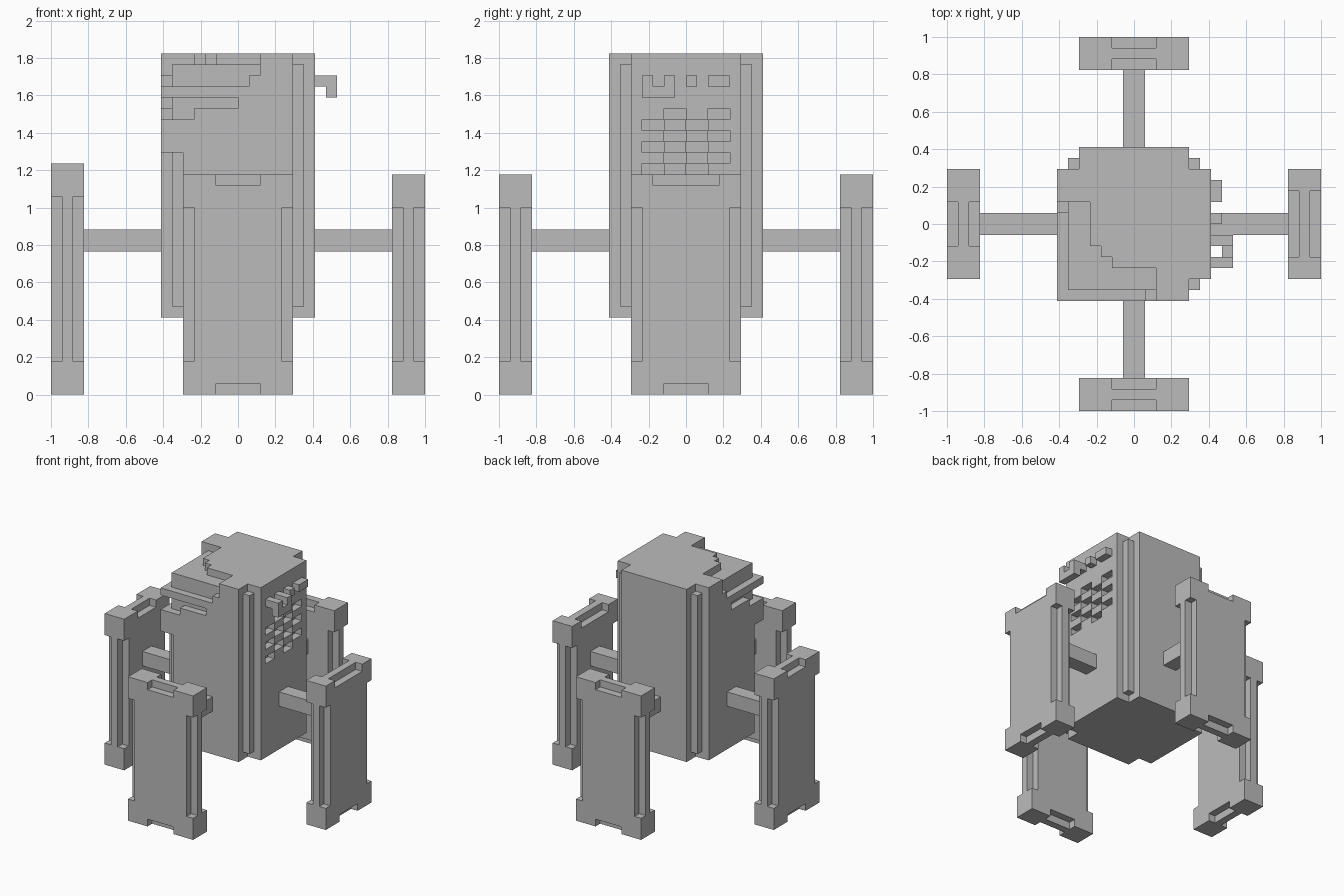
import bpy, bmesh
from mathutils import Matrix, Vector
from math import pi

cube = bpy.data.objects.get("Cube")
if cube:
    bpy.data.objects.remove(cube, do_unlink=True)

U = 2 / 34  # block size

grey = bpy.data.materials.new("plain grey")
grey.use_nodes = True
color = (0.5, 0.5, 0.5, 1)
grey.diffuse_color = color
grey.node_tree.nodes["Principled BSDF"].inputs["Base Color"].default_value = color


def box(x, y, z):
    """Blocks filling the given (low, high) ranges."""
    return {(i, j, k) for i in range(*x) for j in range(*y) for k in range(*z)}


def skin(name, blocks, turn=0):
    """Make the outer surface of a set of blocks, with flat areas merged."""
    bm = bmesh.new()
    corners = {}

    def vert(p):
        key = tuple(round(c) for c in p)
        if key not in corners:
            corners[key] = bm.verts.new(Vector(key) * U)
        return corners[key]

    for b in sorted(blocks):
        for axis in range(3):
            for side in (0, 1):
                n = list(b)
                n[axis] += 2 * side - 1
                if tuple(n) in blocks:
                    continue
                a1, a2 = (axis + 1) % 3, (axis + 2) % 3
                loop = []
                for s, t in ((0, 0), (1, 0), (1, 1), (0, 1)):
                    p = list(b)
                    p[axis] += side
                    p[a1] += s
                    p[a2] += t
                    loop.append(vert(p))
                bm.faces.new(loop if side else loop[::-1])
    bmesh.ops.dissolve_limit(bm, angle_limit=0.01, verts=bm.verts, edges=bm.edges)
    bm.transform(Matrix.Rotation(turn * pi / 2, 4, 'Z'))
    mesh = bpy.data.meshes.new(name)
    bm.to_mesh(mesh)
    bm.free()
    mesh.materials.append(grey)
    obj = bpy.data.objects.new(name, mesh)
    bpy.context.collection.objects.link(obj)


def swap(blocks):
    """Mirror across the diagonal, so a cut wraps the corner."""
    return blocks | {(j, i, k) for i, j, k in blocks}


# Body: a cross-shaped tower with slim posts in the corners
height = (7, 31)
body = box((-7, 7), (-5, 5), height) | box((-5, 5), (-7, 7), height)
for x in (-6, 5):
    for y in (-6, 5):
        body |= box((x, x + 1), (y, y + 1), (8, 30))

# Front corner: filled square near the top, then cut back in ledges
body |= box((-7, -5), (-7, -5), (22, 31))
body -= swap(box((-7, -4), (-7, -6), (25, 26)))
body -= swap(box((-7, 0), (-7, -6), (26, 27)))
body -= swap(box((-7, 1), (-7, -6), (28, 29)))
body -= swap(box((-7, 2), (-7, -6), (29, 30)))
top = (30, 31)
body -= swap(box((-7, 2), (-7, -4), top) | box((-7, -2), (-7, -3), top))

# Grille: a chequer of shallow recesses on the left side
for row in range(20, 26):
    for start in (-4, 0):
        y = start + 2 * (row % 2)
        body -= box((6, 7), (y, y + 2), (row, row + 1))
skin("body", body)

# Handle and studs above the grille
handle = box((8, 9), (-4, -1), (27, 28))
for y in (-4, -2):
    handle |= box((7, 9), (y, y + 1), (28, 29))
skin("handle", handle)
skin("small_stud", box((7, 8), (0, 1), (28, 29)))
skin("wide_stud", box((7, 8), (2, 4), (28, 29)))

# Legs: thick panels with notched edges, each on an arm
legs = (("left", 20, 3), ("back", 20, 2), ("right", 21, 2), ("front", 20, 2))
for turn, (side, tall, notch) in enumerate(legs):
    panel = box((14, 17), (-5, 5), (0, tall))
    for layer in (14, 16):
        depth = (layer, layer + 1)
        for y in (-5, 4):
            panel -= box(depth, (y, y + 1), (3, tall - 3))
        panel -= box(depth, (-notch, notch), (tall - 1, tall))
        panel -= box(depth, (-2, 2), (0, 1))
    skin(side + "_leg", panel, turn)
    skin(side + "_arm", box((7, 14), (-1, 1), (13, 15)), turn)
